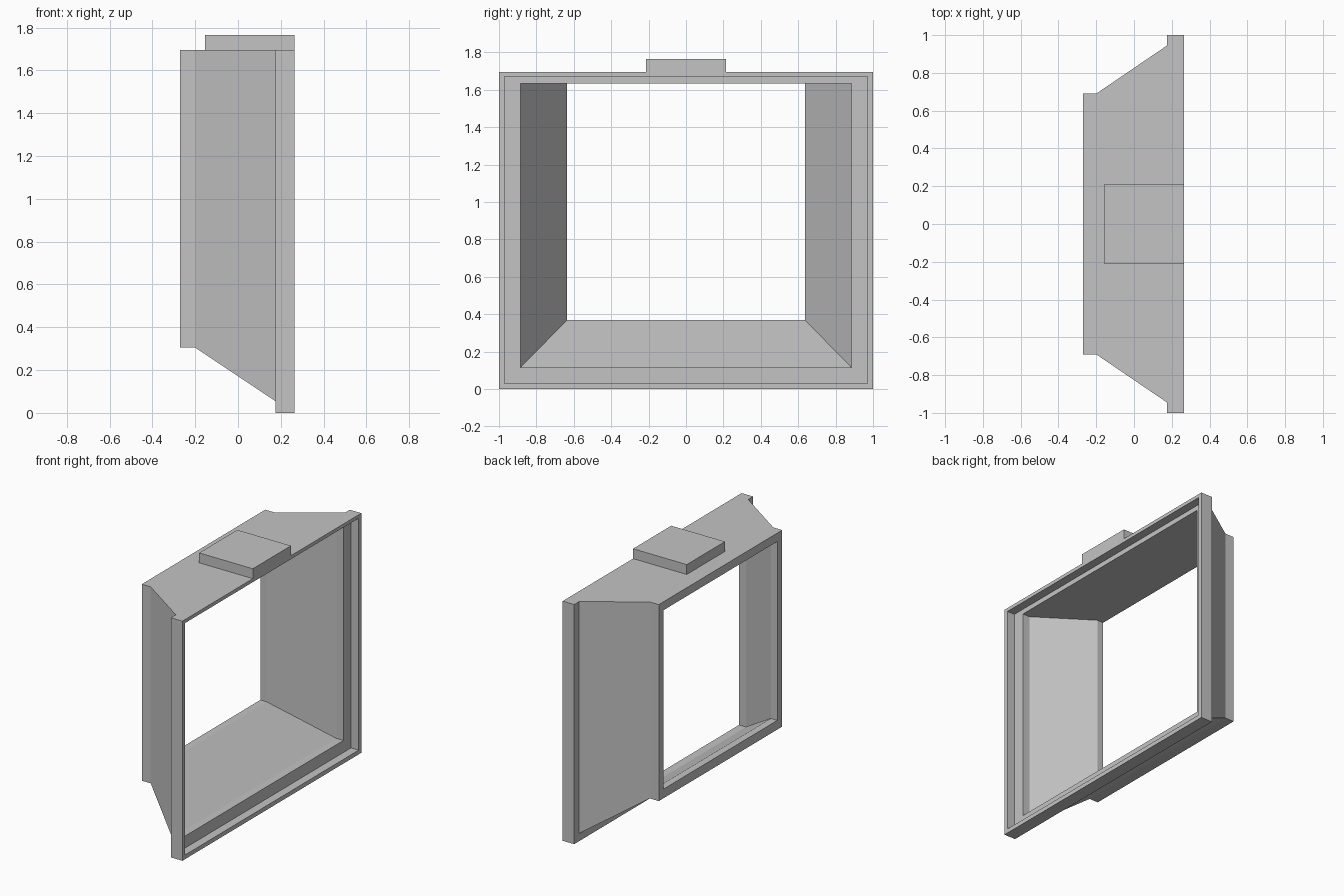
import bpy
import bmesh

if "Cube" in bpy.data.objects:
    bpy.data.objects.remove(bpy.data.objects["Cube"], do_unlink=True)

grey = bpy.data.materials.new("light_grey")
grey.use_nodes = True
grey.diffuse_color = (0.55, 0.55, 0.55, 1)
grey.node_tree.nodes["Principled BSDF"].inputs["Base Color"].default_value = grey.diffuse_color


def add_object(name, bm):
    bmesh.ops.recalc_face_normals(bm, faces=bm.faces)
    mesh = bpy.data.meshes.new(name)
    bm.to_mesh(mesh)
    bm.free()
    mesh.materials.append(grey)
    obj = bpy.data.objects.new(name, mesh)
    bpy.context.collection.objects.link(obj)
    return obj


def rectangle(bm, x, half, bottom, top):
    corners = [(-half, bottom), (half, bottom), (half, top), (-half, top)]
    return [bm.verts.new((x, y, z)) for y, z in corners]


# Flared shroud: rectangular rings (x, half width, bottom, top), outside then inside
TOP, CEILING = 1.695, 1.635
rings = [
    (0.265, 1.0, 0.0, TOP),            # flange front
    (0.175, 1.0, 0.0, TOP),            # flange back
    (0.175, 0.945, 0.055, TOP),        # outer flare start
    (-0.20, 0.69, 0.305, TOP),         # outer flare end
    (-0.27, 0.69, 0.305, TOP),         # rear rim
    (-0.27, 0.635, 0.37, CEILING),     # rear opening
    (-0.22, 0.635, 0.37, CEILING),     # inner flare end
    (0.15, 0.885, 0.115, CEILING),     # inner flare start
    (0.205, 0.885, 0.115, CEILING),    # rebate floor
    (0.205, 0.97, 0.03, 1.67),         # rebate corner
    (0.265, 0.97, 0.03, 1.67),         # front lip
]
bm = bmesh.new()
loops = [rectangle(bm, *r) for r in rings]
for a, b in zip(loops, loops[1:] + loops[:1]):
    for i in range(4):
        j = (i + 1) % 4
        bm.faces.new((a[i], a[j], b[j], b[i]))
bmesh.ops.remove_doubles(bm, verts=bm.verts, dist=0.0001)
add_object("flared_shroud", bm)

# Mounting tab on the top
bm = bmesh.new()
bmesh.ops.create_cube(bm, size=1)
bmesh.ops.scale(bm, vec=(0.42, 0.426, 0.07), verts=bm.verts)
bmesh.ops.translate(bm, vec=(0.055, 0, TOP + 0.035), verts=bm.verts)
add_object("mounting_tab", bm)
